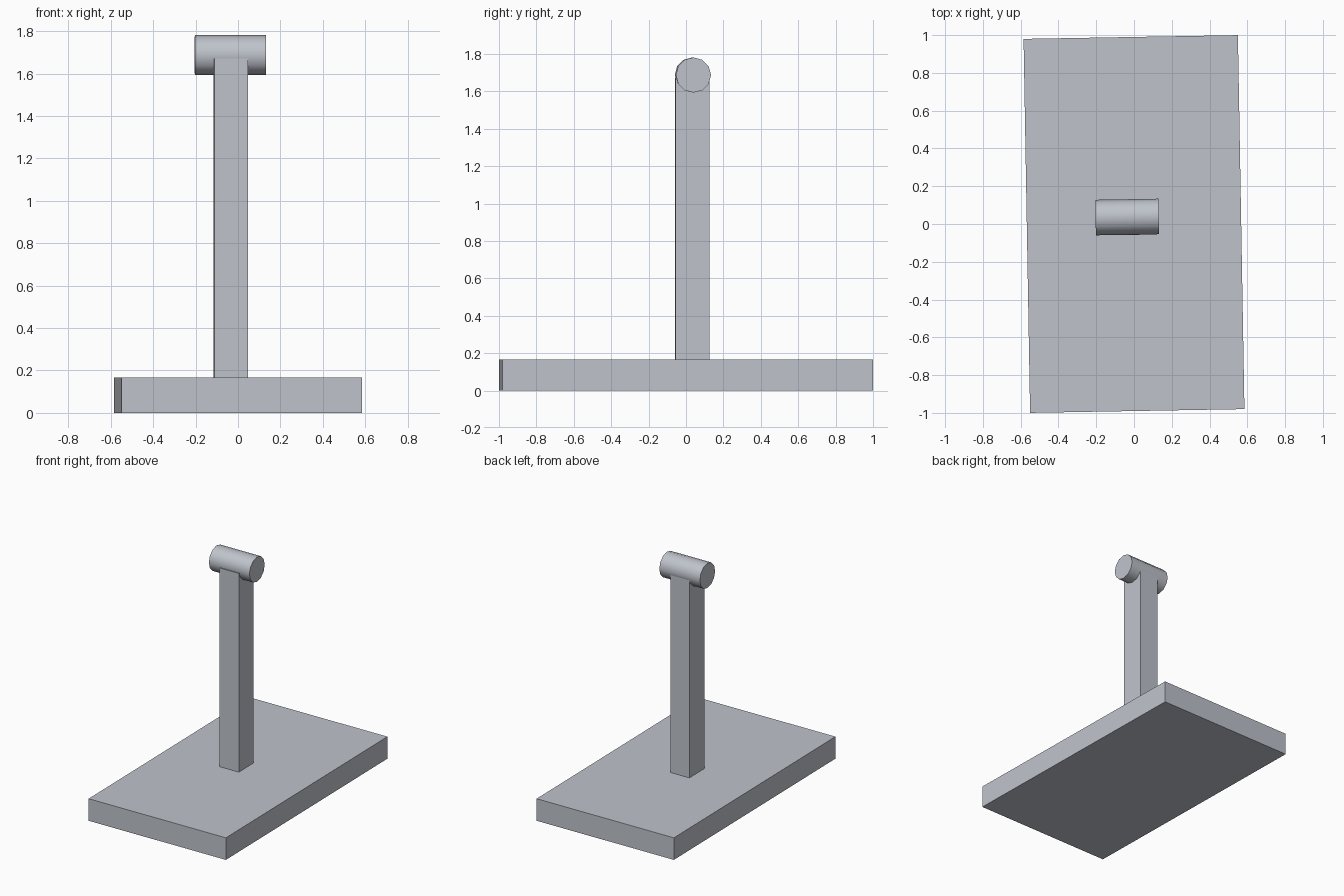
import bpy
import math
from mathutils import Matrix, Vector

if "Cube" in bpy.data.objects:
    bpy.data.objects.remove(bpy.data.objects["Cube"])

TILT = math.radians(1.0)  # whole model is turned slightly about z

grey = bpy.data.materials.new("blue_grey")
grey.diffuse_color = (0.52, 0.55, 0.60, 1.0)
grey.use_nodes = True
grey.node_tree.nodes["Principled BSDF"].inputs["Base Color"].default_value = grey.diffuse_color


def box(name, centre, size):
    bpy.ops.mesh.primitive_cube_add(size=1, location=centre)
    ob = bpy.context.object
    ob.name = name
    ob.data.transform(Matrix.Diagonal(Vector((*size, 1))))
    ob.rotation_euler.z = TILT
    ob.data.materials.append(grey)
    return ob


# Flat rectangular base
box("base_plate", (0, 0, 0.0835), (1.135, 1.98, 0.167))

# Upright square post, ending inside the cross cylinder
box("post", (-0.034, 0.033, 0.9135), (0.159, 0.182, 1.513))

# Horizontal cylinder on top of the post
bpy.ops.mesh.primitive_cylinder_add(
    vertices=12, radius=0.094, depth=0.335, location=(-0.036, 0.037, 1.687))
head = bpy.context.object
head.name = "head_cylinder"
head.data.transform(Matrix.Rotation(math.pi / 2, 4, 'Y'))
head.rotation_euler.z = TILT
head.data.materials.append(grey)
bpy.ops.object.shade_smooth_by_angle(angle=math.radians(40))
